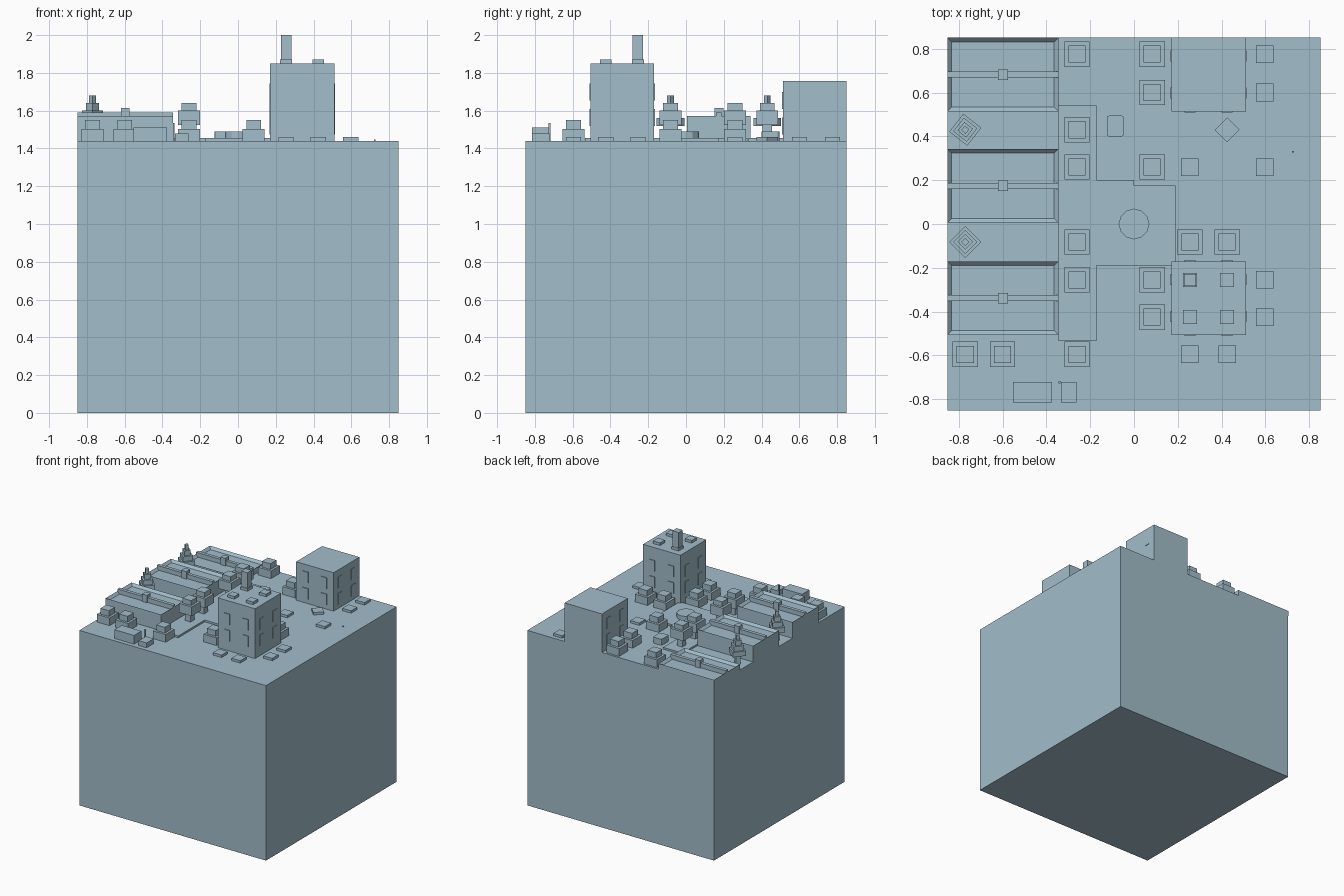
import bpy, bmesh, math
from mathutils import Matrix, Vector

if "Cube" in bpy.data.objects:
    bpy.data.objects.remove(bpy.data.objects["Cube"])

mat = bpy.data.materials.new("pale_blue_grey")
mat.diffuse_color = (0.36, 0.51, 0.59, 1)
mat.use_nodes = True
mat.node_tree.nodes["Principled BSDF"].inputs["Base Color"].default_value = mat.diffuse_color
H = 0.85      # half width of the block
G = 1.44      # ground level


def finish(name, bm):
    me = bpy.data.meshes.new(name)
    bm.to_mesh(me)
    bm.free()
    me.materials.append(mat)
    ob = bpy.data.objects.new(name, me)
    bpy.context.collection.objects.link(ob)
    return ob


def add_box(bm, cx, cy, sx, sy, z0, z1, turn=0.0):
    m = (Matrix.Translation((cx, cy, (z0 + z1) / 2)) @ Matrix.Rotation(turn, 4, 'Z')
         @ Matrix.Diagonal((sx, sy, z1 - z0, 1)))
    return bmesh.ops.create_cube(bm, size=1, matrix=m)['verts']


def box(name, *args):
    bm = bmesh.new()
    add_box(bm, *args)
    return finish(name, bm)


# Large ground block
box("ground_block", 0, 0, 2 * H, 2 * H, 0, G)

# Paved plaza as one raised outline
bm = bmesh.new()
outline = [(-.345, -.535), (-.17, -.535), (-.17, -.19), (.19, -.19), (.19, .175),
           (0, .175), (0, .20), (-.17, .20), (-.17, .54), (-.345, .54)]
f = bm.faces.new([bm.verts.new((x, y, G)) for x, y in outline])
top = bmesh.ops.extrude_face_region(bm, geom=[f])['geom']
bmesh.ops.translate(bm, vec=(0, 0, .015), verts=[v for v in top if isinstance(v, bmesh.types.BMVert)])
bmesh.ops.recalc_face_normals(bm, faces=bm.faces)
finish("plaza_paving", bm)

# Round fountain base
bm = bmesh.new()
bmesh.ops.create_cone(bm, cap_ends=True, segments=12, radius1=.07, radius2=.07, depth=.05,
                      matrix=Matrix.Translation((0, 0, G + .025)))
finish("fountain", bm)


# Row houses: walls with a sunken roof, a cross beam and a vent
def row_house(cy, z):
    bm = bmesh.new()
    add_box(bm, -.598, cy, .506, .336, G, z)
    bm.faces.ensure_lookup_table()
    roof = max(bm.faces, key=lambda f: f.calc_center_median().z)
    bmesh.ops.inset_region(bm, faces=[roof], thickness=.027)
    bmesh.ops.translate(bm, vec=(0, 0, -.02), verts=roof.verts[:])
    finish("row_house", bm)
    box("roof_beam", -.598, cy, .506, .028, z - .022, z + .017)
    box("roof_vent", -.598, cy, .045, .048, z - .022, z + .042)


for cy, z in ((.682, 1.487), (.174, 1.573), (-.338, 1.573)):
    row_house(cy, z)


# Tall blocks with thin window plates on all four sides
def tower(cx, cy, z, rows):
    box("tower", cx, cy, .34, .336, G, z)
    bm = bmesh.new()
    for side in range(4):
        a = side * math.pi / 2
        rot = Matrix.Rotation(a, 3, 'Z')
        for off in (-.085, .085):
            for zc in rows:
                p = rot @ Vector((off, -.17, 0))
                if cy + p.y > H - .01:
                    continue
                add_box(bm, cx + p.x, cy + p.y, .05, .008, zc - .045, zc + .045, a)
    finish("tower_windows", bm)


tower(.34, -.338, 1.85, (1.565, 1.70))
tower(.34, .682, 1.757, (1.52, 1.655))

# Equipment on the taller roof
for x in (.255, .425):
    for y in (-.255, -.425):
        box("roof_unit", x, y, .063, .063, 1.85, 1.872)
box("roof_stack", .255, -.255, .055, .055, 1.87, 2.0)

# Stepped shrubs: wide block with a smaller one on top
low = [(-.26, .775), (.083, .775), (.083, .60), (.083, .26), (.255, -.082), (.425, -.082),
       (.083, -.255), (.083, -.425), (-.77, -.595), (-.60, -.595), (-.26, -.595)]
for x, y in low:
    bm = bmesh.new()
    add_box(bm, x, y, .116, .116, G, 1.503)
    add_box(bm, x, y, .078, .078, 1.503, 1.55)
    finish("shrub", bm)

# Stepped trees raised on trunks
for y in (.43, .26, -.082, -.255):
    bm = bmesh.new()
    add_box(bm, -.26, y, .05, .05, G, 1.525)
    add_box(bm, -.26, y, .116, .116, 1.525, 1.60)
    add_box(bm, -.26, y, .078, .078, 1.60, 1.64)
    finish("tree", bm)

# Tiered conifers, turned on their corner
for y, turn in ((.43, math.radians(52)), (-.082, math.radians(45))):
    bm = bmesh.new()
    add_box(bm, -.77, y, .035, .035, G, 1.52, turn)
    for i, s in enumerate((.104, .078, .05, .026)):
        add_box(bm, -.77, y, s, s, 1.52 + i * .04, 1.56 + i * .04, turn)
    finish("conifer", bm)

# Low square planters
for x, y in ((.597, .775), (.597, .60), (.597, .26), (.255, .26), (.597, -.255),
             (.597, -.425), (.255, -.595), (.425, -.595)):
    box("planter", x, y, .08, .08, G, 1.46)
box("turned_planter", .425, .43, .08, .08, G, 1.46, math.pi / 4)

# Shed, cabin and pole at the front
box("shed", -.464, -.768, .178, .095, G, 1.512)
box("cabin", -.298, -.768, .072, .093, G, 1.48)
box("pole", -.34, -.722, .01, .01, G, 1.535)
box("marker", .725, .33, .008, .008, G, 1.447)

# Small vehicle with rounded corners
bm = bmesh.new()
add_box(bm, -.085, .447, .078, .096, G, 1.49)
bmesh.ops.bevel(bm, geom=[e for e in bm.edges if abs(e.verts[0].co.z - e.verts[1].co.z) > .01],
                offset=.012, segments=2, affect='EDGES', profile=.5)
finish("vehicle", bm)
